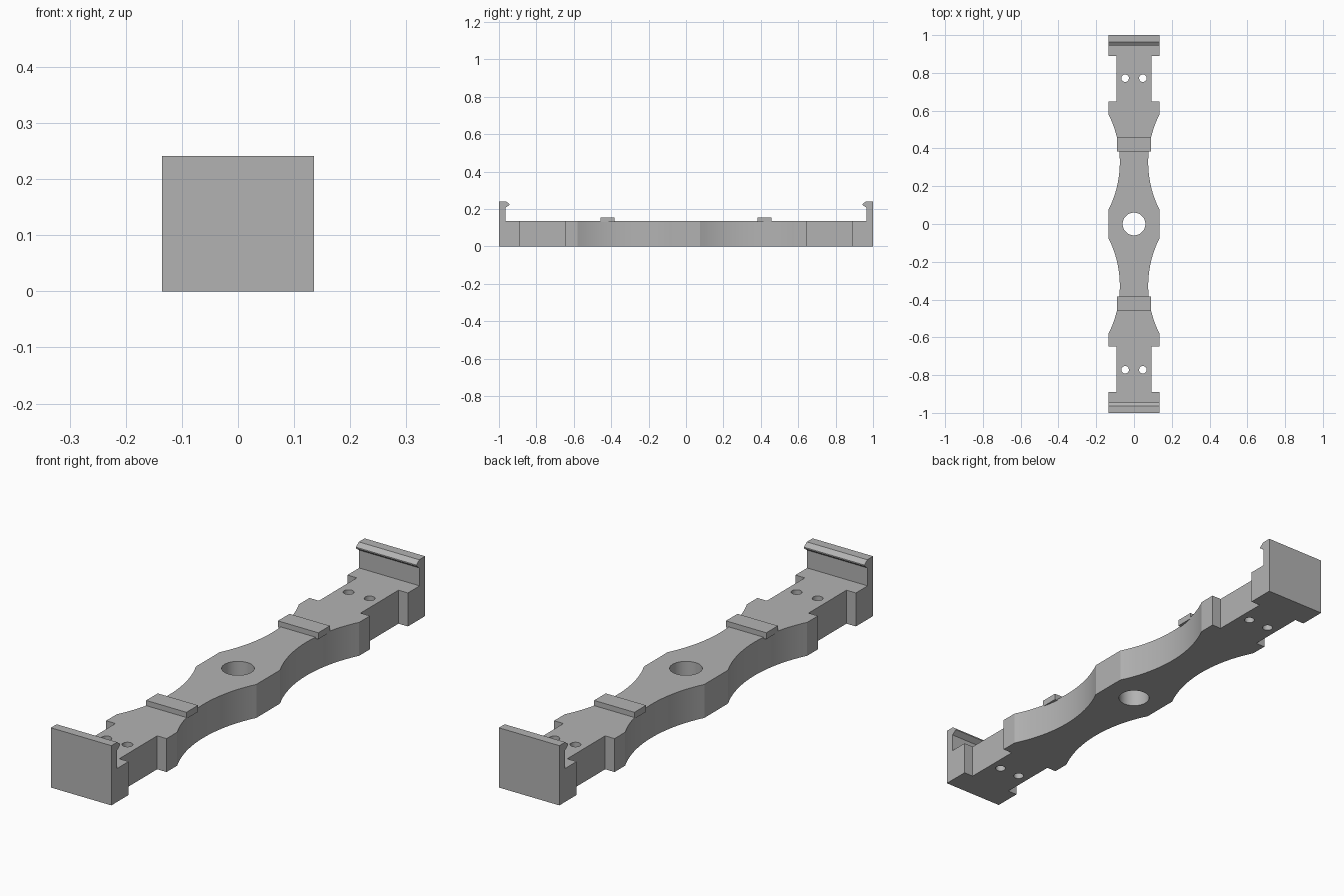
import bpy
import bmesh
from math import cos, sin, tau, asin

cube = bpy.data.objects.get("Cube")
if cube:
    bpy.data.objects.remove(cube, do_unlink=True)

HALF_WIDTH = 0.135
BODY_HEIGHT = 0.135

grey = bpy.data.materials.new("plain_grey")
grey.use_nodes = True
COLOUR = (0.45, 0.45, 0.45, 1)
grey.diffuse_color = COLOUR
grey.node_tree.nodes["Principled BSDF"].inputs["Base Color"].default_value = COLOUR


def circle(x, y, radius, count):
    return [(x + radius * cos(tau * i / count), y + radius * sin(tau * i / count))
            for i in range(count)]


def plate(name, loops, height):
    """Extrude a flat outline, with further loops as holes, up from z = 0."""
    curve = bpy.data.curves.new(name, "CURVE")
    curve.dimensions = "2D"
    curve.fill_mode = "BOTH"
    curve.extrude = height / 2
    for loop in loops:
        spline = curve.splines.new("POLY")
        spline.points.add(len(loop) - 1)
        for point, (x, y) in zip(spline.points, loop):
            point.co = (x, y, 0, 1)
        spline.use_cyclic_u = True
    obj = bpy.data.objects.new(name, curve)
    bpy.context.collection.objects.link(obj)
    bpy.ops.object.select_all(action="DESELECT")
    obj.select_set(True)
    bpy.context.view_layer.objects.active = obj
    bpy.ops.object.convert(target="MESH")
    obj = bpy.context.object
    bm = bmesh.new()
    bm.from_mesh(obj.data)
    bmesh.ops.translate(bm, verts=bm.verts, vec=(0, 0, height / 2))
    bmesh.ops.remove_doubles(bm, verts=bm.verts, dist=0.0001)
    bmesh.ops.recalc_face_normals(bm, faces=bm.faces)
    bm.to_mesh(obj.data)
    bm.free()
    obj.data.materials.clear()
    obj.data.materials.append(grey)
    bpy.ops.object.shade_smooth_by_angle(angle=0.4)
    return obj


def across(name, profile):
    """Extrude a (y, z) profile across the width of the bar."""
    half, points = profile
    bm = bmesh.new()
    face = bm.faces.new([bm.verts.new((-half, y, z)) for y, z in points])
    new = bmesh.ops.extrude_face_region(bm, geom=[face])["geom"]
    bmesh.ops.translate(bm, vec=(2 * half, 0, 0),
                        verts=[g for g in new if isinstance(g, bmesh.types.BMVert)])
    bmesh.ops.recalc_face_normals(bm, faces=bm.faces)
    mesh = bpy.data.meshes.new(name)
    bm.to_mesh(mesh)
    bm.free()
    mesh.materials.append(grey)
    bpy.context.collection.objects.link(bpy.data.objects.new(name, mesh))


# Bar outline: one quarter with a scooped waist, then mirrored twice
WAIST_Y, WAIST_X, RADIUS, STEPS = 0.328, 0.075, 0.561, 20
sweep = asin(0.252 / RADIUS)
quarter = []
for i in range(STEPS + 1):
    a = sweep * (2 * i / STEPS - 1)
    quarter.append((WAIST_X + RADIUS * (1 - cos(a)), WAIST_Y + RADIUS * sin(a)))
quarter += [(HALF_WIDTH, 0.648), (0.093, 0.648), (0.093, 0.89),
            (HALF_WIDTH, 0.89), (HALF_WIDTH, 1)]
right_side = [(x, -y) for x, y in reversed(quarter)] + quarter
outline = right_side + [(-x, y) for x, y in reversed(right_side)]

# Centre hole and the screw holes
holes = [circle(0, 0, 0.06, 48)]
holes += [circle(x, y, 0.02, 24) for x in (-0.047, 0.047) for y in (-0.772, 0.772)]
plate("bar", [outline] + holes, BODY_HEIGHT)

# Raised ridges and hooked end walls, one at each end
ridge = [(0.383, 0.13), (0.457, 0.13), (0.457, 0.156), (0.383, 0.156)]
hook = [(1, BODY_HEIGHT), (1, 0.241), (0.963, 0.241), (0.944, 0.227),
        (0.944, 0.222), (0.965, 0.207), (0.965, BODY_HEIGHT)]
for side, sign in (("front", -1), ("back", 1)):
    across(side + "_ridge", (0.09, [(sign * y, z) for y, z in ridge]))
    across(side + "_hook_wall", (HALF_WIDTH, [(sign * y, z) for y, z in hook]))
